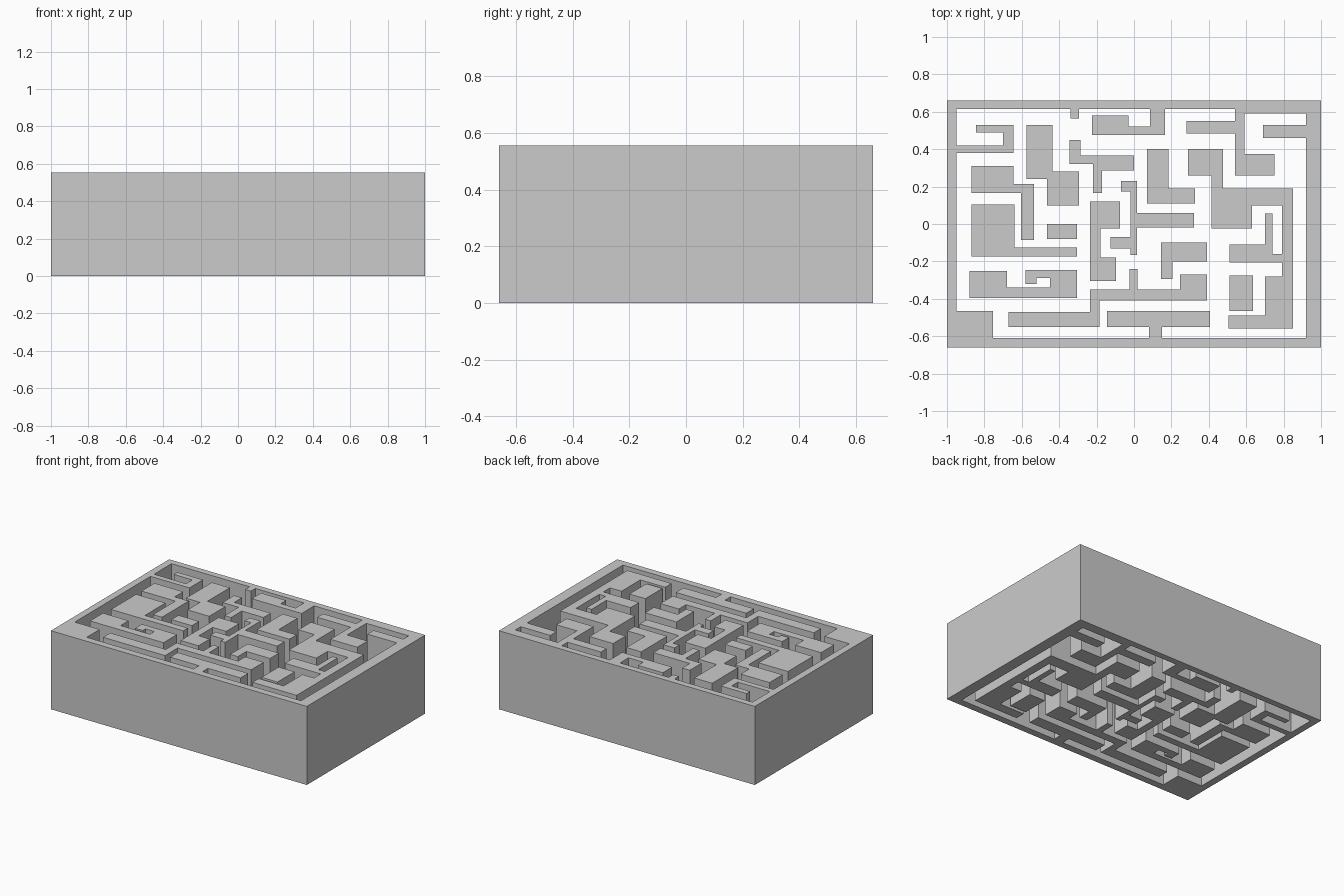
import bpy, bmesh

if "Cube" in bpy.data.objects:
    bpy.data.objects.remove(bpy.data.objects["Cube"])

HEIGHT = 0.555


def corners(pairs):
    """Right-angled outline: each pair starts a horizontal run to the next pair's x."""
    pts = []
    for i, (x, y) in enumerate(pairs):
        pts += [(x, y), (pairs[(i + 1) % len(pairs)][0], y)]
    return pts


def block(name, *loops):
    """Fill the outline (further loops are holes) and extrude it to full height."""
    bm = bmesh.new()
    edges = []
    for loop in loops:
        vs = [bm.verts.new((x, y, 0)) for x, y in corners(loop)]
        edges += [bm.edges.new((vs[i - 1], v)) for i, v in enumerate(vs)]
    bmesh.ops.triangle_fill(bm, edges=edges, use_beauty=True)
    ext = bmesh.ops.extrude_face_region(bm, geom=bm.faces[:])
    top = [g for g in ext["geom"] if isinstance(g, bmesh.types.BMVert)]
    bmesh.ops.translate(bm, verts=top, vec=(0, 0, HEIGHT))
    bmesh.ops.recalc_face_normals(bm, faces=bm.faces[:])
    mesh = bpy.data.meshes.new(name)
    bm.to_mesh(mesh)
    bm.free()
    bpy.context.collection.objects.link(bpy.data.objects.new(name, mesh))


# Outer frame with the wall stubs that grow out of it
block("outer_frame", [(-1, 0.66), (1, -0.66)], [
    (-.95, .615), (-.34, .565), (-.295, .615),            # top left tab
    (.085, .52), (-.03, .58), (-.225, .475), (.165, .615),  # top hook
    (.54, .55), (.28, .485), (.54, .26), (.75, .375), (.59, .59),  # branching stem
    (.92, .53), (.69, .46),                               # right stub
    (.92, -.61), (.15, -.55), (.405, -.465), (-.145, -.55), (.08, -.61),  # bottom T
    (-.755, -.465), (-.95, .38),                          # corner block
    (-.645, .53), (-.845, .49), (-.7, .42)])              # left hook

# Free-standing walls, left side
block("left_step_wall", [(-.575, .53), (-.435, .28), (-.295, .10), (-.465, .24)])
block("left_drop_wall", [(-.87, .31), (-.645, .215), (-.535, -.085), (-.605, .165)])
block("left_corner_wall", [(-.87, .105), (-.64, -.125), (-.305, -.175)])
block("left_small_block", [(-.465, 0), (-.305, -.08)])
block("left_spiral_wall", [(-.88, -.25), (-.68, -.34), (-.45, -.29),
                           (-.52, -.32), (-.58, -.245), (-.305, -.395)])

# Free-standing walls, middle
block("upper_branch_wall", [(-.345, .45), (-.285, .365), (0, .285),
                            (-.17, .165), (-.22, .32)])
block("middle_bracket_wall", [(-.235, .12), (-.075, -.025), (-.18, -.18), (-.095, -.305)])
block("centre_cross_wall", [(-.07, .23), (.015, .06), (.32, -.02), (.015, -.165),
                            (-.02, -.13), (-.125, -.07), (-.02, .175)])
block("upper_corner_wall", [(.07, .40), (.185, .19), (.325, .11)])
block("lower_corner_wall", [(.145, -.10), (.39, -.20), (.205, -.295)])
block("lower_long_wall", [(-.235, -.35), (-.025, -.24), (.02, -.35), (.245, -.27),
                          (.39, -.41), (-.185, -.55), (-.67, -.47)])

# Free-standing walls, right side
block("right_winding_wall", [(.29, .40), (.475, .19), (.85, -.56), (.505, -.49),
                             (.70, -.28), (.79, -.205), (.51, -.11), (.70, .055),
                             (.74, -.16), (.79, .10), (.63, -.025), (.415, .26)])
block("right_small_block", [(.51, -.275), (.635, -.465)])
